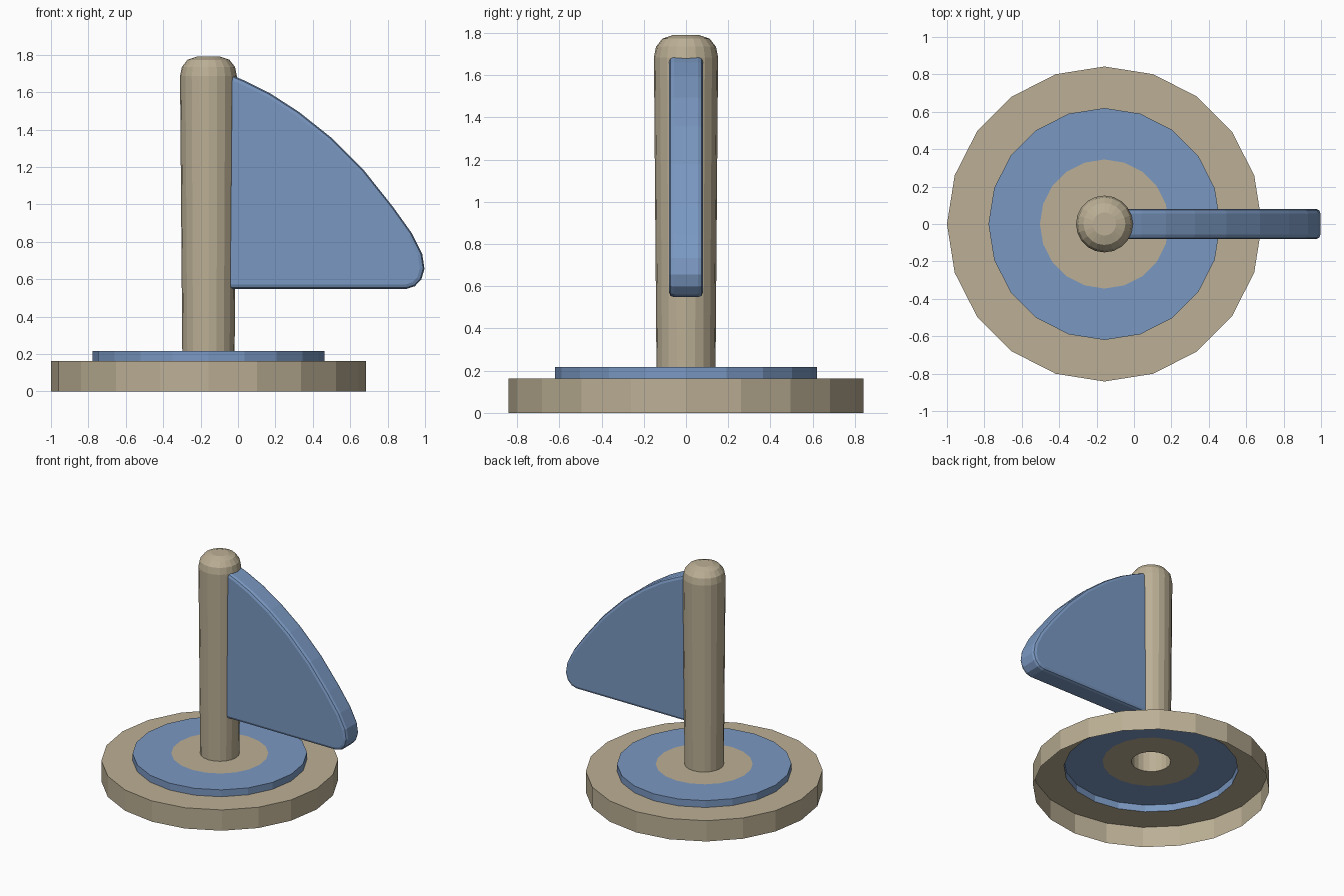
import bpy, bmesh, math

if "Cube" in bpy.data.objects:
    bpy.data.objects.remove(bpy.data.objects["Cube"])

CX = -0.158   # axis of the base and pole
SIDES = 20


def material(name, rgb):
    m = bpy.data.materials.new(name)
    m.diffuse_color = (*rgb, 1)
    m.use_nodes = True
    m.node_tree.nodes["Principled BSDF"].inputs["Base Color"].default_value = m.diffuse_color
    return m


TAN = material("tan", (0.50, 0.43, 0.30))
BLUE = material("blue", (0.195, 0.315, 0.54))


def finish(name, bm, mats):
    me = bpy.data.meshes.new(name)
    bm.to_mesh(me)
    bm.free()
    for m in mats:
        me.materials.append(m)
    ob = bpy.data.objects.new(name, me)
    bpy.context.collection.objects.link(ob)
    return ob


def lathe(name, profile, bands=None, mats=(TAN,)):
    """Open shell turned about the pole axis; bands gives a colour per profile segment."""
    bm = bmesh.new()
    rings = []
    for r, z in profile:
        rings.append([bm.verts.new((CX + r * math.cos(2 * math.pi * i / SIDES),
                                    r * math.sin(2 * math.pi * i / SIDES), z))
                      for i in range(SIDES)])
    for k in range(len(rings) - 1):
        a, b = rings[k], rings[k + 1]
        for i in range(SIDES):
            j = (i + 1) % SIDES
            f = bm.faces.new((a[i], a[j], b[j], b[i]))
            f.material_index = bands[k] if bands else 0
    return bm, rings


# Stepped base, hollow underneath, with a blue ring
bm, _ = lathe("base",
              [(0.842, 0), (0.842, 0.163), (0.62, 0.163), (0.62, 0.217), (0.345, 0.217), (0.14, 0.217)],
              [0, 0, 1, 1, 0])
finish("base", bm, [TAN, BLUE])

# Slightly tapered pole with a rounded cap, open at the bottom
bm, rings = lathe("pole",
                  [(0.14, 0.217), (0.152, 1.685), (0.142, 1.735), (0.112, 1.773), (0.062, 1.79)])
bm.faces.new(rings[-1])
finish("pole", bm, [TAN])

# Sail: flat plate with a curved leading edge and softened rim
outline = [(-0.07, 0.548), (0.90, 0.548), (0.945, 0.562), (0.98, 0.598), (0.997, 0.655),
           (0.985, 0.735), (0.93, 0.845), (0.83, 0.985), (0.675, 1.18), (0.495, 1.36),
           (0.325, 1.495), (0.17, 1.595), (0.04, 1.66), (-0.02, 1.685), (-0.07, 1.69)]
bm = bmesh.new()
front = bm.faces.new([bm.verts.new((x, -0.081, z)) for x, z in outline])
ext = bmesh.ops.extrude_face_region(bm, geom=[front], use_keep_orig=True)
bmesh.ops.translate(bm, vec=(0, 0.162, 0),
                    verts=[g for g in ext["geom"] if isinstance(g, bmesh.types.BMVert)])
bmesh.ops.recalc_face_normals(bm, faces=bm.faces[:])
rim = [e for e in bm.edges if abs(e.verts[0].co.y - e.verts[1].co.y) < 0.001]
bmesh.ops.bevel(bm, geom=rim, offset=0.024, segments=2, profile=0.5, affect='EDGES')
sail = finish("sail", bm, [BLUE])
